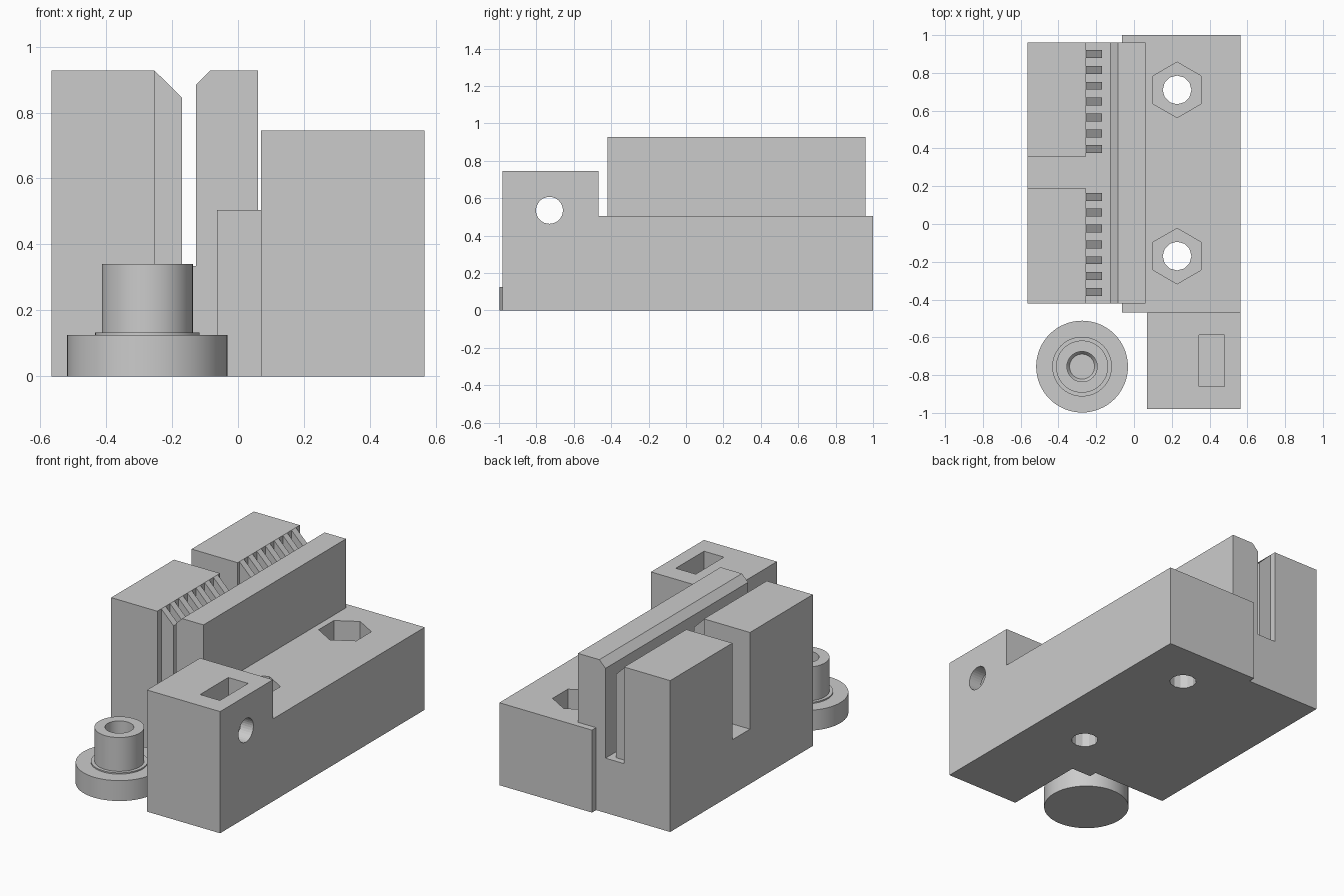
import bpy, bmesh, math
from mathutils import Vector

cube = bpy.data.objects.get("Cube")
if cube:
    bpy.data.objects.remove(cube, do_unlink=True)

grey = bpy.data.materials.new("plain grey")
grey.use_nodes = True
colour = (0.6, 0.6, 0.6, 1)
grey.diffuse_color = colour
grey.node_tree.nodes["Principled BSDF"].inputs["Base Color"].default_value = colour


def finish(name, bm):
    bmesh.ops.recalc_face_normals(bm, faces=bm.faces)
    mesh = bpy.data.meshes.new(name)
    bm.to_mesh(mesh)
    bm.free()
    mesh.materials.append(grey)
    obj = bpy.data.objects.new(name, mesh)
    bpy.context.collection.objects.link(obj)
    return obj


def prism(name, points, axis, low, high):
    """Extrude a 2D outline along one axis."""
    place = {"x": lambda a, b, c: (c, a, b),
             "y": lambda a, b, c: (a, c, b),
             "z": lambda a, b, c: (a, b, c)}[axis]
    bm = bmesh.new()
    face = bm.faces.new([bm.verts.new(place(a, b, low)) for a, b in points])
    new = bmesh.ops.extrude_face_region(bm, geom=[face])["geom"]
    move = Vector(place(0, 0, high - low))
    bmesh.ops.translate(bm, vec=move, verts=[v for v in new if isinstance(v, bmesh.types.BMVert)])
    return finish(name, bm)


def box(name, x0, x1, y0, y1, z0, z1):
    return prism(name, [(x0, y0), (x1, y0), (x1, y1), (x0, y1)], "z", z0, z1)


def ring(a, b, radius, sides, turn=0):
    angles = [math.tau * i / sides + turn for i in range(sides)]
    return [(a + radius * math.cos(t), b + radius * math.sin(t)) for t in angles]


def select(obj):
    bpy.ops.object.select_all(action="DESELECT")
    obj.select_set(True)
    bpy.context.view_layer.objects.active = obj


def cut(obj, cutter):
    cutter.hide_render = True
    mod = obj.modifiers.new("cut", "BOOLEAN")
    mod.operation = "DIFFERENCE"
    mod.solver = "EXACT"
    mod.object = cutter
    select(obj)
    bpy.ops.object.modifier_apply(modifier=mod.name)
    bpy.data.objects.remove(cutter, do_unlink=True)


# Main base with the raised front block
base_top, block_top, block_back = 0.505, 0.745, -0.468
base = prism("base_body", [(-0.98, 0), (1, 0), (1, base_top), (block_back, base_top),
                           (block_back, block_top), (-0.98, block_top)], "x", -0.063, 0.565)
cut(base, box("side_cutter", -0.3, 0.07, -1.2, block_back, -0.2, 1))

# Bolt holes with hexagonal nut pockets
for y in (0.71, -0.17):
    cut(base, prism("hex_cutter", ring(0.228, y, 0.147, 6, math.pi / 6), "z", 0.25, 0.7))
    cut(base, prism("bolt_cutter", ring(0.228, y, 0.076, 12), "z", -0.2, 0.4))

# Cross hole and nut slot in the front block
cut(base, prism("cross_cutter", ring(-0.73, 0.535, 0.072, 32), "x", -0.2, 0.8))
cut(base, box("slot_cutter", 0.345, 0.48, -0.86, -0.587, 0.4, 1))

# Jaw block with a long channel, extruded along its length
front, back, top, floor = -0.42, 0.96, 0.927, 0.335
clamp = prism("clamp_block", [(-0.565, 0), (-0.063, 0), (-0.063, base_top), (0.06, base_top),
                              (0.06, top), (-0.085, top), (-0.127, 0.885), (-0.127, floor),
                              (-0.253, floor), (-0.253, top), (-0.565, top)], "y", front, back)
cut(clamp, box("notch_cutter", -0.7, -0.253, 0.188, 0.358, floor, 1.1))

# Row of chamfered teeth, skipping the notch
for i in range(16):
    if i not in (7, 8):
        y = 0.9 - 0.084 * i
        prism("belt_tooth", [(-0.253, floor), (-0.17, floor), (-0.17, 0.845), (-0.253, top)],
              "y", y - 0.021, y + 0.021)

# Round flanged knob with a blind hole, lathed
profile = [(0, 0), (0.243, 0), (0.243, 0.125), (0.158, 0.125), (0.158, 0.133), (0.138, 0.133),
           (0.138, 0.34), (0.08, 0.34), (0.08, 0.1), (0.066, 0.08), (0, 0.08)]
bm = bmesh.new()
verts = [bm.verts.new((r, 0, z)) for r, z in profile]
edges = [bm.edges.new(pair) for pair in zip(verts, verts[1:])]
bmesh.ops.spin(bm, geom=verts + edges, cent=(0, 0, 0), axis=(0, 0, 1),
               angle=math.tau, steps=64, use_merge=True)
bmesh.ops.remove_doubles(bm, verts=bm.verts, dist=0.0001)
bmesh.ops.translate(bm, vec=(-0.275, -0.755, 0), verts=bm.verts)
knob = finish("flanged_knob", bm)
select(knob)
bpy.ops.object.shade_smooth_by_angle(angle=math.radians(25))
